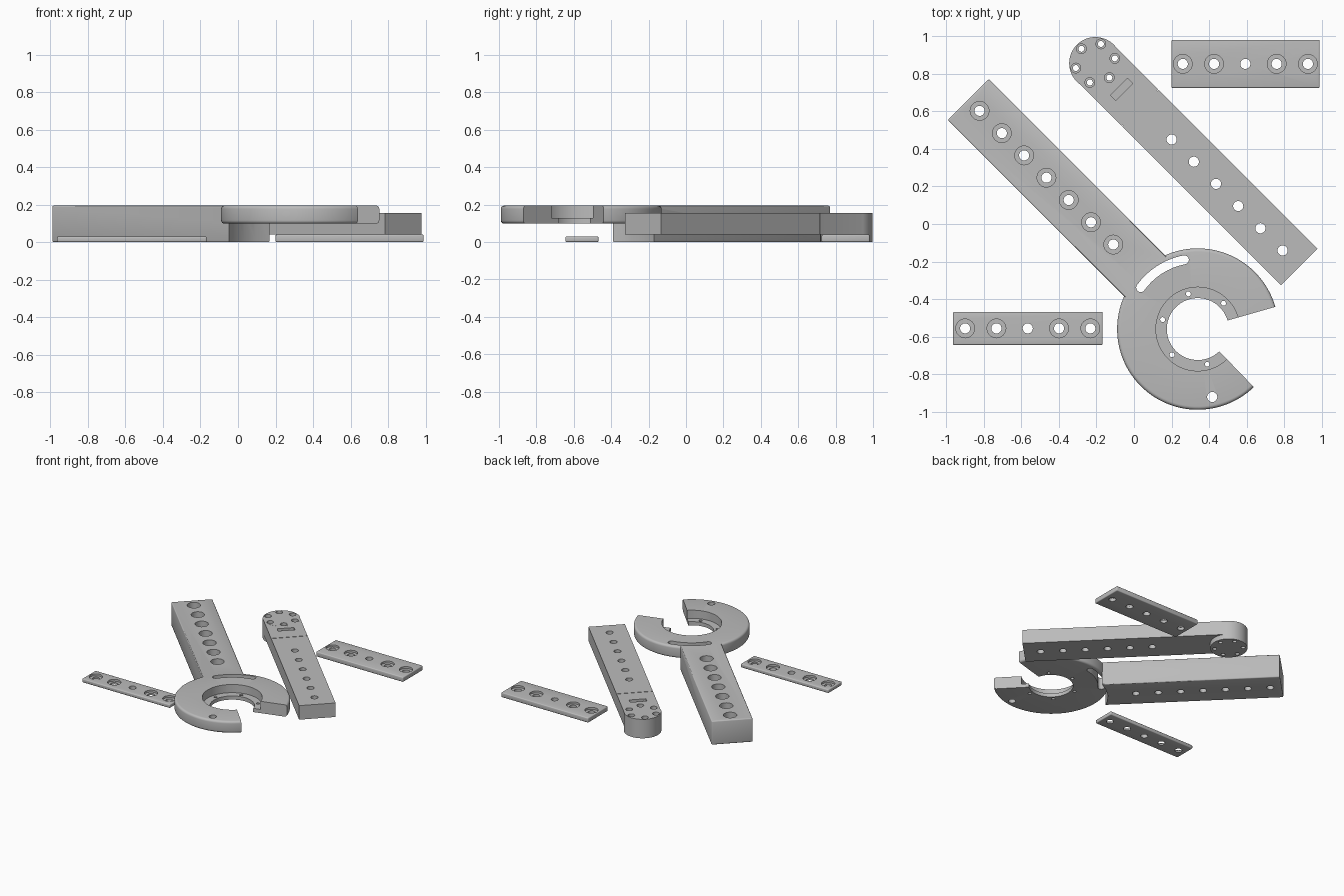
import bpy, bmesh, math
from mathutils import Matrix, Vector

if "Cube" in bpy.data.objects:
    bpy.data.objects.remove(bpy.data.objects["Cube"])

grey = bpy.data.materials.new("plain_grey")
grey.diffuse_color = (0.5, 0.5, 0.5, 1)
grey.use_nodes = True
grey.node_tree.nodes["Principled BSDF"].inputs["Base Color"].default_value = grey.diffuse_color


def to_object(bm, name):
    bmesh.ops.recalc_face_normals(bm, faces=bm.faces)
    mesh = bpy.data.meshes.new(name)
    bm.to_mesh(mesh)
    bm.free()
    mesh.materials.append(grey)
    ob = bpy.data.objects.new(name, mesh)
    bpy.context.collection.objects.link(ob)
    return ob


def box(name, lo, hi, frame=Matrix(), bevel=0.0):
    bm = bmesh.new()
    bmesh.ops.create_cube(bm, size=1)
    for v in bm.verts:
        v.co = Vector([(a + b) / 2 + c * (b - a) for a, b, c in zip(lo, hi, v.co)])
    if bevel:
        bmesh.ops.bevel(bm, geom=bm.edges[:], offset=bevel, segments=3,
                        profile=0.5, affect='EDGES')
    bm.transform(frame)
    return to_object(bm, name)


def cylinder(name, x, y, r, z0, z1, frame=Matrix(), n=32):
    bm = bmesh.new()
    bmesh.ops.create_cone(bm, cap_ends=True, segments=n, radius1=r, radius2=r, depth=z1 - z0)
    bm.transform(frame @ Matrix.Translation((x, y, (z0 + z1) / 2)))
    return to_object(bm, name)


def sector(name, profile, a0, a1, n, frame):
    """Sweep a closed (radius, z) profile between two angles in degrees."""
    bm = bmesh.new()
    rows = []
    for i in range(n + 1):
        a = math.radians(a0 + (a1 - a0) * i / n)
        rows.append([bm.verts.new((r * math.cos(a), r * math.sin(a), z)) for r, z in profile])
    m = len(profile)
    for p, q in zip(rows, rows[1:]):
        for j in range(m):
            k = (j + 1) % m
            bm.faces.new((p[j], p[k], q[k], q[j]))
    bm.faces.new(rows[0])
    bm.faces.new(rows[-1])
    bm.transform(frame)
    return to_object(bm, name)


def combine(ob, tool, op='DIFFERENCE'):
    mod = ob.modifiers.new("bool", 'BOOLEAN')
    mod.operation, mod.solver, mod.object = op, 'EXACT', tool
    bpy.context.view_layer.objects.active = ob
    bpy.ops.object.modifier_apply(modifier=mod.name)
    bpy.data.objects.remove(tool, do_unlink=True)


def drill(ob, x, y, r, z0=-0.1, z1=0.4, frame=Matrix()):
    combine(ob, cylinder("cutter", x, y, r, z0, z1, frame))


def finish(ob):
    bpy.ops.object.select_all(action='DESELECT')
    ob.select_set(True)
    bpy.context.view_layer.objects.active = ob
    bpy.ops.object.shade_smooth_by_angle(angle=math.radians(30))


def polar(r, deg):
    return r * math.cos(math.radians(deg)), r * math.sin(math.radians(deg))


TURN = Matrix.Rotation(math.radians(-45), 4, 'Z')

# --- Ring holder: long bored arm with an open stepped ring ---
centre = Matrix.Translation((0.34, -0.56, 0))
arm_frame = centre @ TURN
holder = box("ring_holder", (-1.73, -0.155, 0), (-0.36, 0.155, 0.1945), arm_frame, 0.008)
# concave end below the ring
drill(holder, 0, 0, 0.426, -0.1, 0.103, centre @ Matrix.Rotation(0.02, 4, 'Z'))

f = 0.018
outer = [(0.43 - f + f * math.cos(t), 0.098 + f + f * math.sin(t))
         for t in [math.radians(-90 + 22.5 * i) for i in range(5)]]
outer += [(r, 0.293 - z) for r, z in reversed(outer)]
profile = [(0.165, 0.098)] + outer + [(0.223, 0.195), (0.223, 0.128), (0.165, 0.128)]
ring = sector("ring", profile, 16, 314, 90, centre)
combine(holder, ring, 'UNION')

# counterbored holes along the arm
for i in range(7):
    x = -1.645 + 0.168 * i
    drill(holder, x, 0, 0.027, frame=arm_frame)
    drill(holder, x, 0, 0.05, 0.10, 0.4, arm_frame)

# curved slot with round ends
slot = [(0.352, 0.0), (0.40, 0.0), (0.40, 0.3), (0.352, 0.3)]
combine(holder, sector("cutter", slot, 101, 144, 16, centre))
for a in (101, 144):
    drill(holder, *polar(0.376, a), 0.024, 0.001, 0.31, centre)
# ring hole and small lip holes
drill(holder, *polar(0.37, -78), 0.027, frame=centre)
for a in (45, 105, 165, 225, 285):
    drill(holder, *polar(0.194, a), 0.013, frame=centre)
finish(holder)

# --- Pivot arm: straight bar with a round head ---
frame = Matrix.Translation((-0.206, 0.857, 0)) @ TURN
pivot = box("pivot_arm", (0, -0.1375, 0.04), (1.537, 0.1375, 0.155), frame)
combine(pivot, cylinder("head", 0, 0, 0.1395, 0, 0.1555, frame, 64), 'UNION')
for i in range(6):
    drill(pivot, 0.575 + 0.1673 * i, 0, 0.027, frame=frame)
# six head screws
for k in range(6):
    x, y = polar(0.107, 59 + 60 * k)
    drill(pivot, x, y, 0.016, frame=frame)
    drill(pivot, x, y, 0.026, 0.115, 0.4, frame)
# rectangular pocket
combine(pivot, box("cutter", (0.177, -0.064, 0.09), (0.217, 0.064, 0.3), frame))
# seam line around the bar
for lo, hi in (((0.335, -0.2, 0.148), (0.340, 0.2, 0.3)),
               ((0.335, 0.131, 0.0), (0.340, 0.2, 0.2)),
               ((0.335, -0.2, 0.0), (0.340, -0.131, 0.2))):
    combine(pivot, box("cutter", lo, hi, frame))
finish(pivot)

# --- Two flat drilled cover plates ---
for name, x0, x1, y0, y1, h, first in (
        ("wide_plate", 0.2, 0.99, 0.725, 0.982, 0.04, 0.26),
        ("narrow_plate", -0.965, -0.167, -0.645, -0.468, 0.03, -0.9)):
    plate = box(name, (x0, y0, 0), (x1, y1, h), bevel=0.007)
    yc = (y0 + y1) / 2
    for i in range(5):
        x = first + 0.1668 * i
        drill(plate, x, yc, 0.027)
        if i != 2:
            drill(plate, x, yc, 0.05, h - 0.016, 0.3)
    finish(plate)
